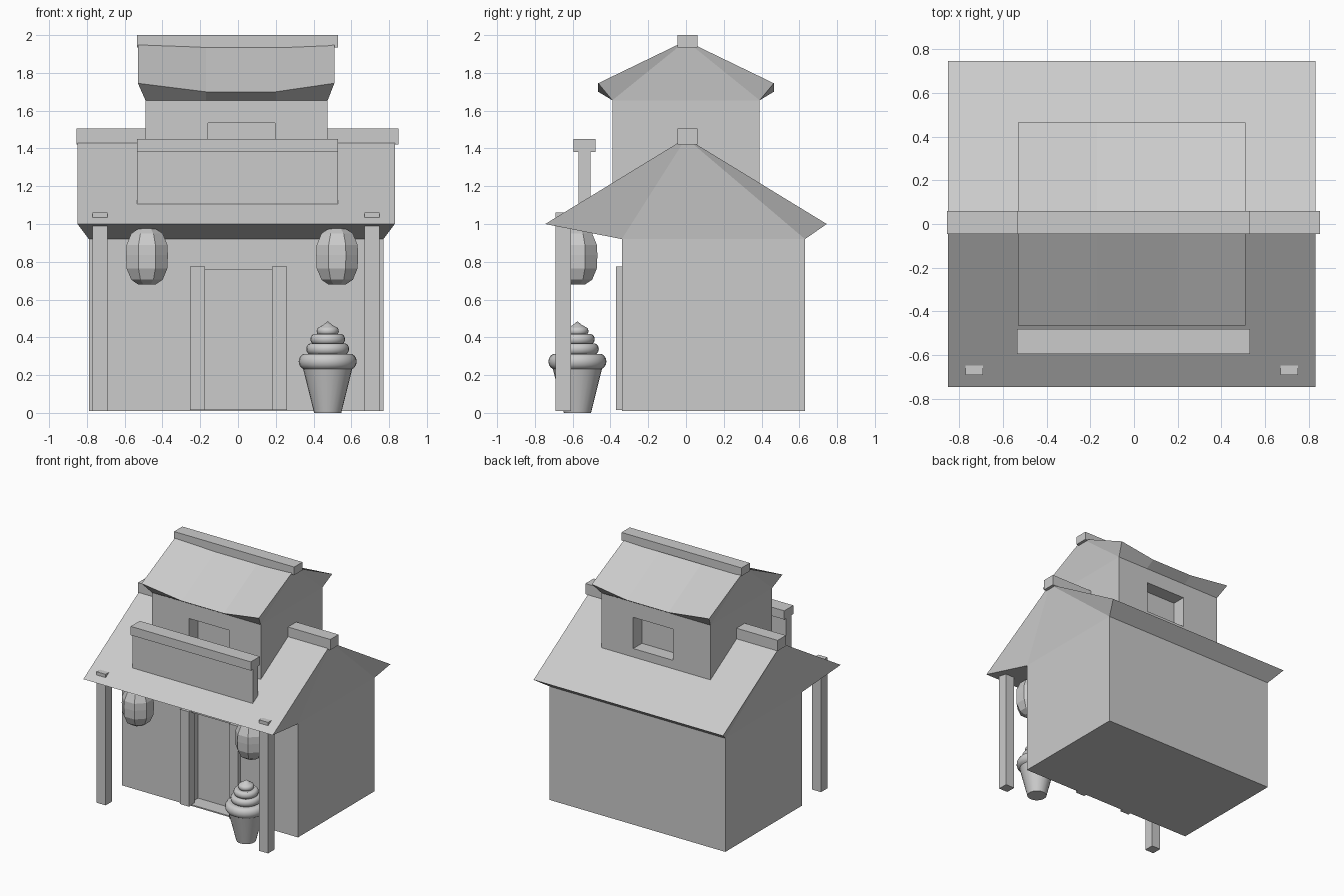
import bpy, bmesh, math
from mathutils import Matrix, Vector

if "Cube" in bpy.data.objects:
    bpy.data.objects.remove(bpy.data.objects["Cube"])


def finish(bm, name):
    bmesh.ops.recalc_face_normals(bm, faces=bm.faces[:])
    me = bpy.data.meshes.new(name)
    bm.to_mesh(me)
    bm.free()
    ob = bpy.data.objects.new(name, me)
    bpy.context.collection.objects.link(ob)
    return ob


def box(name, x, y, z):
    bm = bmesh.new()
    c = Vector([sum(r) / 2 for r in (x, y, z)])
    s = Vector([r[1] - r[0] for r in (x, y, z)])
    m = Matrix.Translation(c) @ Matrix.Diagonal((*s, 1))
    bmesh.ops.create_cube(bm, size=1, matrix=m)
    return finish(bm, name)


def lathe(name, profile, centre, sides, turn=0.0):
    """Closed turned shape from (radius, z) points; radius 0 makes a tip."""
    bm = bmesh.new()
    rings = []
    for r, z in profile:
        n = sides if r > 0 else 1
        rings.append([bm.verts.new((centre[0] + r * math.cos(turn + math.tau * i / sides),
                                    centre[1] + r * math.sin(turn + math.tau * i / sides), z))
                      for i in range(n)])
    for a, b in zip(rings, rings[1:]):
        for i in range(sides):
            j = (i + 1) % sides
            if len(b) == 1:
                bm.faces.new((a[i], a[j], b[0]))
            else:
                bm.faces.new((a[i], a[j], b[j], b[i]))
    bm.faces.new(rings[0])
    if len(rings[-1]) > 1:
        bm.faces.new(rings[-1])
    return finish(bm, name)


def storey(name, stations, wall_y, base, wall_top, eave_y):
    """House block with flared eaves; stations = (wall x, roof x, eave z, ridge z)."""
    bm = bmesh.new()
    loops = []
    for wx, rx, ez, rz in stations:
        pts = [(wx, wall_y[0], base), (wx, wall_y[0], wall_top), (rx, eave_y[0], ez),
               (rx, 0, rz), (rx, eave_y[1], ez), (wx, wall_y[1], wall_top), (wx, wall_y[1], base)]
        loops.append([bm.verts.new(p) for p in pts])
    for a, b in zip(loops, loops[1:]):
        for i in range(7):
            j = (i + 1) % 7
            bm.faces.new((a[i], a[j], b[j], b[i]))
    for v in (loops[0], loops[-1]):
        for ids in ((0, 1, 5, 6), (1, 2, 3), (1, 3, 5), (5, 3, 4)):
            bm.faces.new([v[i] for i in ids])
    return finish(bm, name)


def cut(ob, name, x, y, z):
    c = box(name, x, y, z)
    c.hide_render = True
    c.hide_viewport = True
    m = ob.modifiers.new(name, 'BOOLEAN')
    m.operation = 'DIFFERENCE'
    m.solver = 'EXACT'
    m.object = c


def smooth(ob, angle):
    bpy.ops.object.select_all(action='DESELECT')
    ob.select_set(True)
    bpy.context.view_layer.objects.active = ob
    bpy.ops.object.shade_smooth_by_angle(angle=math.radians(angle))


# Ground floor with its wide roof and door recess
ground = storey("ground_floor", [(-0.79, -0.85, 1.0, 1.455), (0.77, 0.83, 1.0, 1.455)],
                (-0.34, 0.63), 0.01, 0.92, (-0.745, 0.745))
cut(ground, "door_cutter", (-0.2, 0.2), (-0.5, -0.22), (0.02, 0.76))

# Upper floor with sagging eaves and recessed windows front and back
upper = storey("upper_floor", [(-0.49, -0.53, 1.745, 1.97), (-0.17, -0.17, 1.70, 1.957),
                               (0.2, 0.2, 1.70, 1.957), (0.475, 0.51, 1.745, 1.97)],
               (-0.39, 0.39), 1.15, 1.655, (-0.465, 0.465))
cut(upper, "front_window_cutter", (-0.16, 0.195), (-0.6, -0.28), (1.285, 1.535))
cut(upper, "back_window_cutter", (-0.16, 0.195), (0.28, 0.6), (1.285, 1.535))

# Ridge beams
box("lower_ridge_beam", (-0.855, 0.85), (-0.045, 0.06), (1.42, 1.505))
box("upper_ridge_beam", (-0.535, 0.53), (-0.045, 0.06), (1.935, 2.0))

# Blank signboard and cap
box("signboard", (-0.535, 0.53), (-0.57, -0.505), (1.105, 1.385))
box("signboard_cap", (-0.535, 0.53), (-0.595, -0.48), (1.38, 1.45))

# Paired posts, door jambs and lanterns
lantern = [(0.05, 0.68), (0.09, 0.705), (0.117, 0.765), (0.12, 0.835),
           (0.117, 0.89), (0.09, 0.95), (0.05, 0.975)]
for side, px, jx, lx in (("left", -0.77, -0.255, -0.482), ("right", 0.67, 0.18, 0.525)):
    box(side + "_porch_post", (px, px + 0.08), (-0.69, -0.61), (0.01, 1.06))
    box(side + "_door_jamb", (jx, jx + 0.08), (-0.37, -0.3), (0.015, 0.775))
    lathe(side + "_lantern", lantern, (lx, -0.58), 8, math.pi / 8)

# Ice cream display: cup and swirl
cup = lathe("ice_cream_cup", [(0.072, 0.0), (0.132, 0.24)], (0.475, -0.575), 24)
smooth(cup, 40)
swirl = [(0.12, 0.225)]
for radius, z, h in ((0.118, 0.272, 0.042), (0.088, 0.338, 0.03), (0.068, 0.39, 0.028), (0.04, 0.433, 0.022)):
    for k in range(7):
        a = math.radians(-75 + 25 * k)
        swirl.append((radius + h * 0.85 * math.cos(a), z + h * math.sin(a)))
swirl += [(0.025, 0.465), (0.0, 0.485)]
smooth(lathe("ice_cream_swirl", swirl, (0.475, -0.575), 24), 50)
